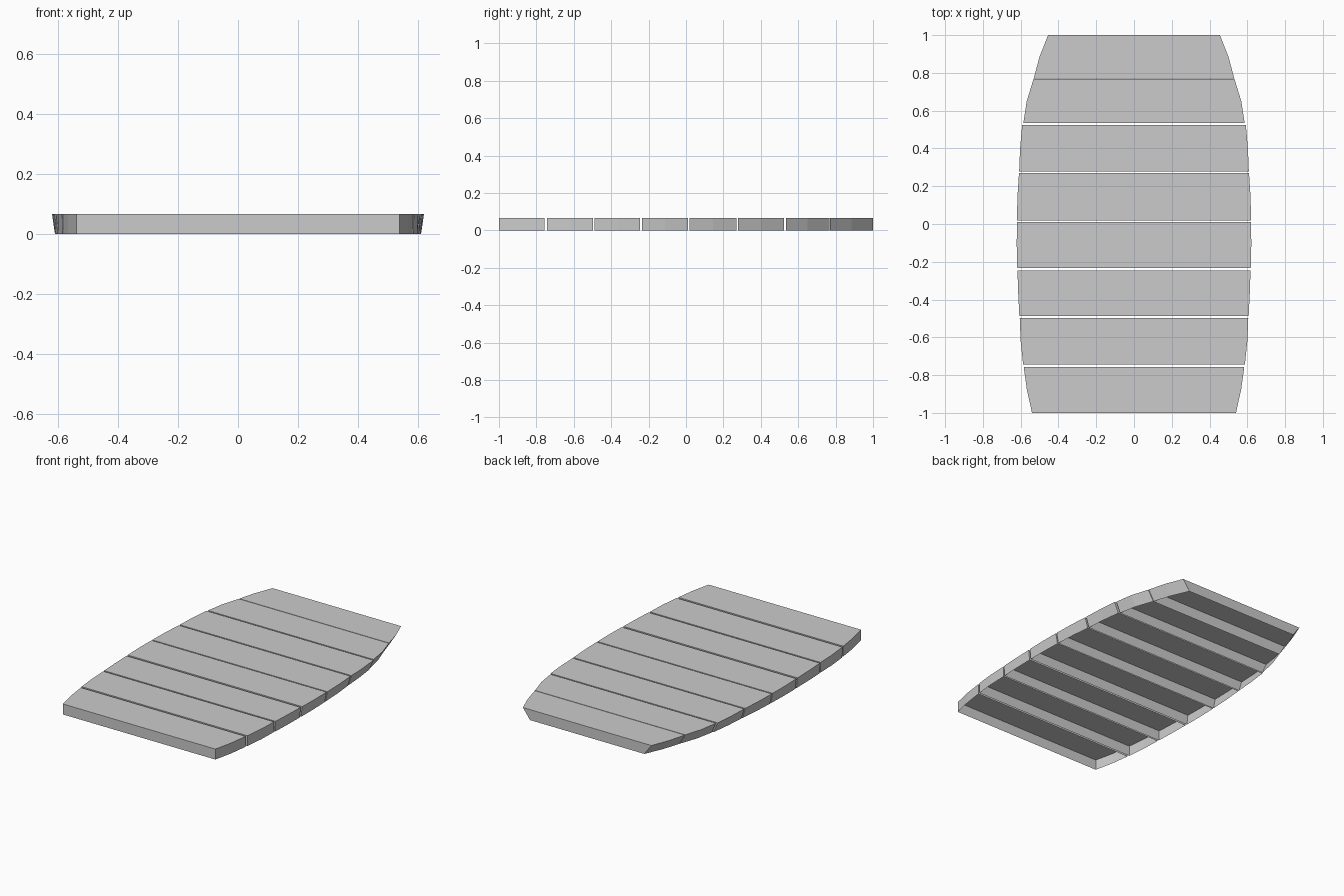
import bpy
import bmesh

if "Cube" in bpy.data.objects:
    bpy.data.objects.remove(bpy.data.objects["Cube"])

TOP = 0.067

# Each plank: y start, y end, half-width at start / middle / end
PLANKS = [
    (-1.000, -0.756, 0.540, 0.567, 0.584),
    (-0.743, -0.498, 0.587, 0.600, 0.605),
    (-0.488, -0.247, 0.607, 0.613, 0.617),
    (-0.234, 0.010, 0.618, 0.621, 0.620),
    (0.018, 0.270, 0.620, 0.617, 0.609),
    (0.279, 0.525, 0.608, 0.603, 0.592),
    (0.534, 0.767, 0.586, 0.568, 0.532),
    (0.771, 1.000, 0.531, 0.500, 0.455),
]


def inset(y):
    """How far the side walls lean inward at the bottom; grows to the back."""
    return 0.0125 * (y + 1) ** 2


def make_plank(name, y0, y1, widths):
    """Hollow plank: flat top with side walls, open underneath."""
    bm = bmesh.new()
    right = list(zip(widths, (y0, (y0 + y1) / 2, y1)))
    outline = [(w, y, 1) for w, y in right] + [(w, y, -1) for w, y in reversed(right)]
    top = [bm.verts.new((s * w, y, TOP)) for w, y, s in outline]
    low = [bm.verts.new((s * (w - inset(y)), y, 0)) for w, y, s in outline]
    bm.faces.new(top)
    n = len(top)
    for i in range(n):
        j = (i + 1) % n
        bm.faces.new((low[i], low[j], top[j], top[i]))
    mesh = bpy.data.meshes.new(name)
    bm.to_mesh(mesh)
    bm.free()
    obj = bpy.data.objects.new(name, mesh)
    bpy.context.collection.objects.link(obj)
    return obj


# Row of planks from front to back
for k, (y0, y1, *widths) in enumerate(PLANKS, 1):
    make_plank(f"plank_{k}", y0, y1, widths)
